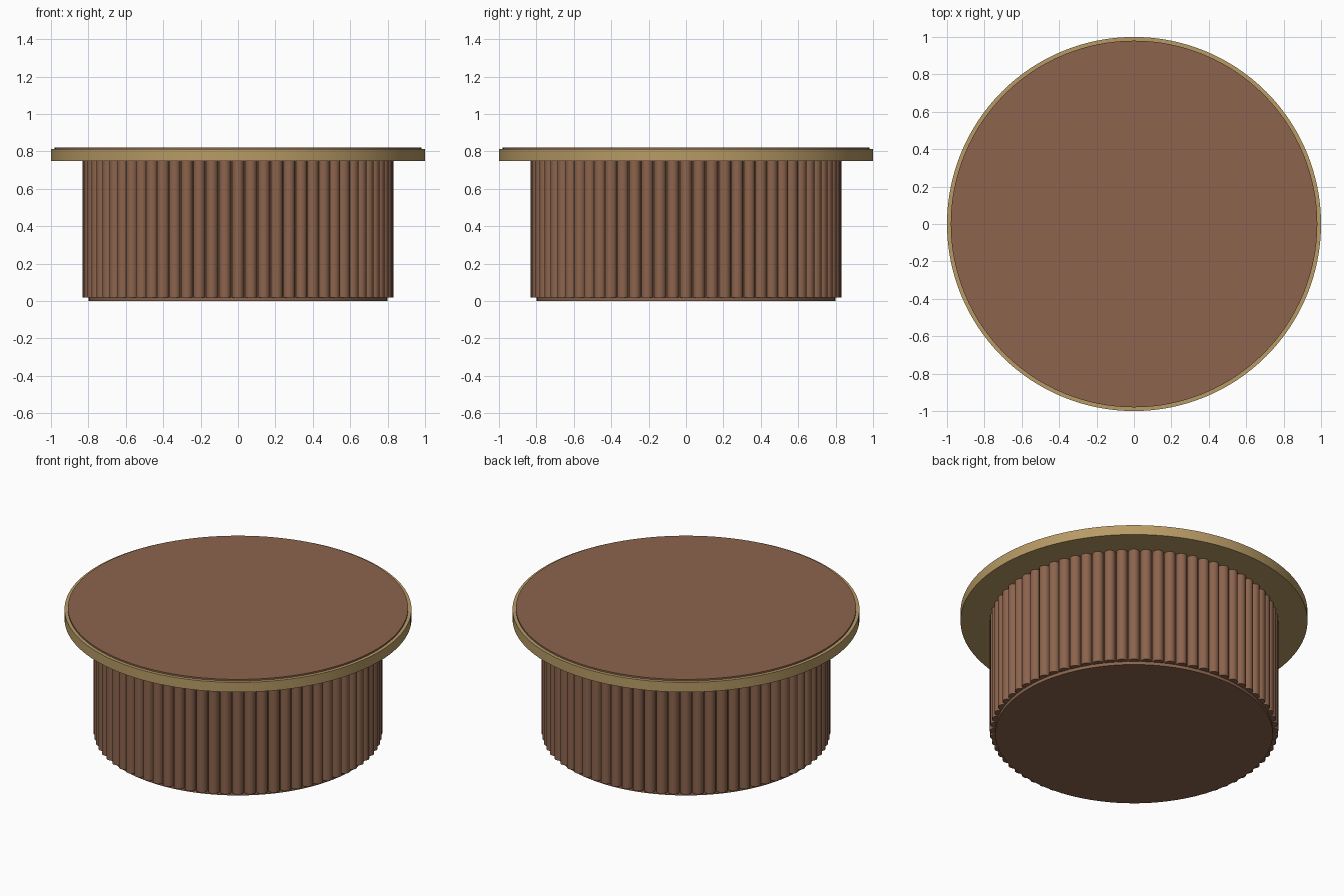
import bpy, bmesh, math
from mathutils import Matrix

cube = bpy.data.objects.get("Cube")
if cube:
    bpy.data.objects.remove(cube, do_unlink=True)


def make_material(name, color):
    mat = bpy.data.materials.new(name)
    mat.use_nodes = True
    mat.diffuse_color = color
    mat.node_tree.nodes["Principled BSDF"].inputs["Base Color"].default_value = color
    return mat


def add_cylinder(bm, radius, bottom, top, segments, x=0, y=0):
    bmesh.ops.create_cone(
        bm, cap_ends=True, segments=segments, radius1=radius, radius2=radius,
        depth=top - bottom, matrix=Matrix.Translation((x, y, (bottom + top) / 2)))


def finish(bm, name, mat):
    mesh = bpy.data.meshes.new(name)
    bm.to_mesh(mesh)
    bm.free()
    obj = bpy.data.objects.new(name, mesh)
    bpy.context.collection.objects.link(obj)
    mesh.materials.append(mat)
    bpy.ops.object.select_all(action="DESELECT")
    obj.select_set(True)
    bpy.context.view_layer.objects.active = obj
    bpy.ops.object.shade_smooth_by_angle(angle=math.radians(40))
    return obj


def disc(name, radius, bottom, top, mat):
    bm = bmesh.new()
    add_cylinder(bm, radius, bottom, top, 128)
    return finish(bm, name, mat)


wood = make_material("walnut brown", (0.262, 0.127, 0.074, 1))
brass = make_material("brushed brass", (0.479, 0.328, 0.133, 1))

# Drum base, brass-edged top and wooden inlay
disc("base_core", 0.80, 0.0, 0.75, wood)
disc("brass_rim", 1.0, 0.75, 0.812, brass)
disc("top_inlay", 0.98, 0.80, 0.822, wood)

# Ring of round slats around the drum
SLATS = 72
bm = bmesh.new()
for i in range(SLATS):
    a = math.tau * i / SLATS
    add_cylinder(bm, 0.032, 0.02, 0.75, 16, 0.8 * math.cos(a), 0.8 * math.sin(a))
finish(bm, "base_slats", wood)
